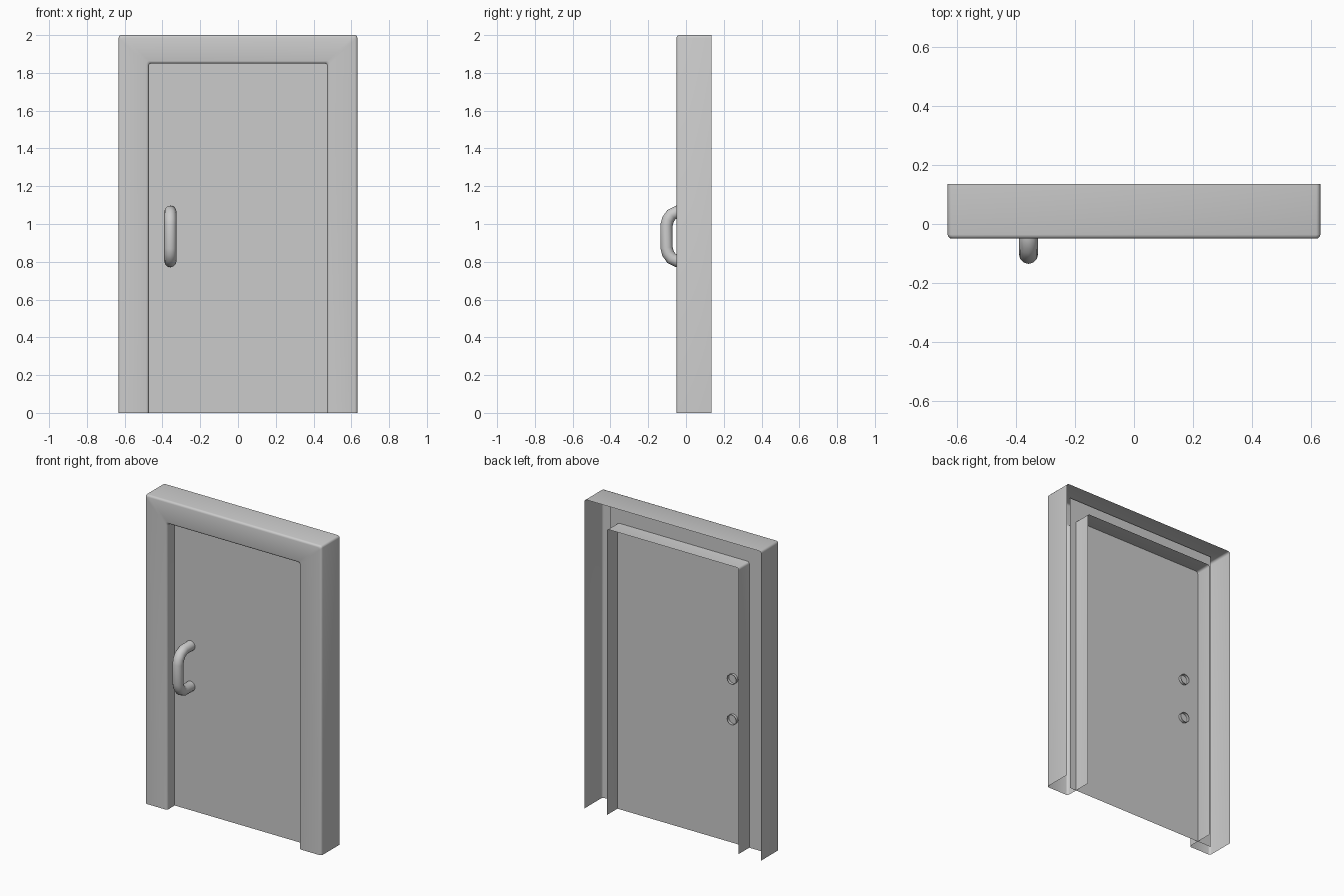
import bpy, math

if "Cube" in bpy.data.objects:
    bpy.data.objects.remove(bpy.data.objects["Cube"])

def smooth(obj, angle=40):
    bpy.ops.object.select_all(action='DESELECT')
    obj.select_set(True)
    bpy.context.view_layer.objects.active = obj
    bpy.ops.object.shade_smooth_by_angle(angle=math.radians(angle))

def make_mesh(name, verts, faces):
    me = bpy.data.meshes.new(name)
    me.from_pydata(verts, [], faces)
    me.update()
    obj = bpy.data.objects.new(name, me)
    bpy.context.collection.objects.link(obj)
    return obj

HALF, HEIGHT, JAMB, HEAD = 0.632, 2.0, 0.16, 0.15
FRONT, BACK, R = -0.05, 0.135, 0.014

# Door frame: an open-backed profile (inset, y) swept up, across and down
arc = [(R - R * math.cos(a), FRONT + R - R * math.sin(a))
       for a in (math.pi / 2 * k / 3 for k in range(4))]
profile = [(0, BACK)] + arc + [(JAMB - d, y) for d, y in reversed(arc)] + [(JAMB, BACK)]

def loop(d, y):
    x, z = HALF - d, HEIGHT - d * HEAD / JAMB
    right = [(x, 0)]
    for k in range(4):
        a = math.pi / 2 * k / 3
        right.append((x - R + R * math.cos(a), z - R + R * math.sin(a)))
    return [(px, y, pz) for px, pz in right] + [(-px, y, pz) for px, pz in reversed(right)]

rows = [loop(d, y) for d, y in profile]
n = len(rows[0])
faces = [(i * n + j, i * n + j + 1, (i + 1) * n + j + 1, (i + 1) * n + j)
         for i in range(len(rows) - 1) for j in range(n - 1)]
frame = make_mesh("door_frame", [v for row in rows for v in row], faces)
smooth(frame)

# Door leaf: a thin sheet passing through the frame
DOOR_Y = 0.027
make_mesh("door_leaf", [(-0.57, DOOR_Y, 0), (0.52, DOOR_Y, 0),
                        (0.52, DOOR_Y, 1.99), (-0.57, DOOR_Y, 1.99)], [(0, 1, 2, 3)])

# Pull handle: open-ended tube bent into a C
MID = 0.934
half_path = [(0.045, 0.131), (-0.045, 0.131), (-0.078, 0.115), (-0.096, 0.088), (-0.103, 0.06)]
path = [(y, MID + h) for y, h in half_path] + [(y, MID - h) for y, h in reversed(half_path)]
curve = bpy.data.curves.new("door_handle", 'CURVE')
curve.dimensions = '3D'
curve.bevel_depth = 0.0325
curve.bevel_resolution = 4
spline = curve.splines.new('POLY')
spline.points.add(len(path) - 1)
for p, (y, z) in zip(spline.points, path):
    p.co = (-0.358, y, z, 1)
handle = bpy.data.objects.new("door_handle", curve)
bpy.context.collection.objects.link(handle)
bpy.ops.object.select_all(action='DESELECT')
handle.select_set(True)
bpy.context.view_layer.objects.active = handle
bpy.ops.object.convert(target='MESH')
smooth(bpy.context.view_layer.objects.active, 50)
